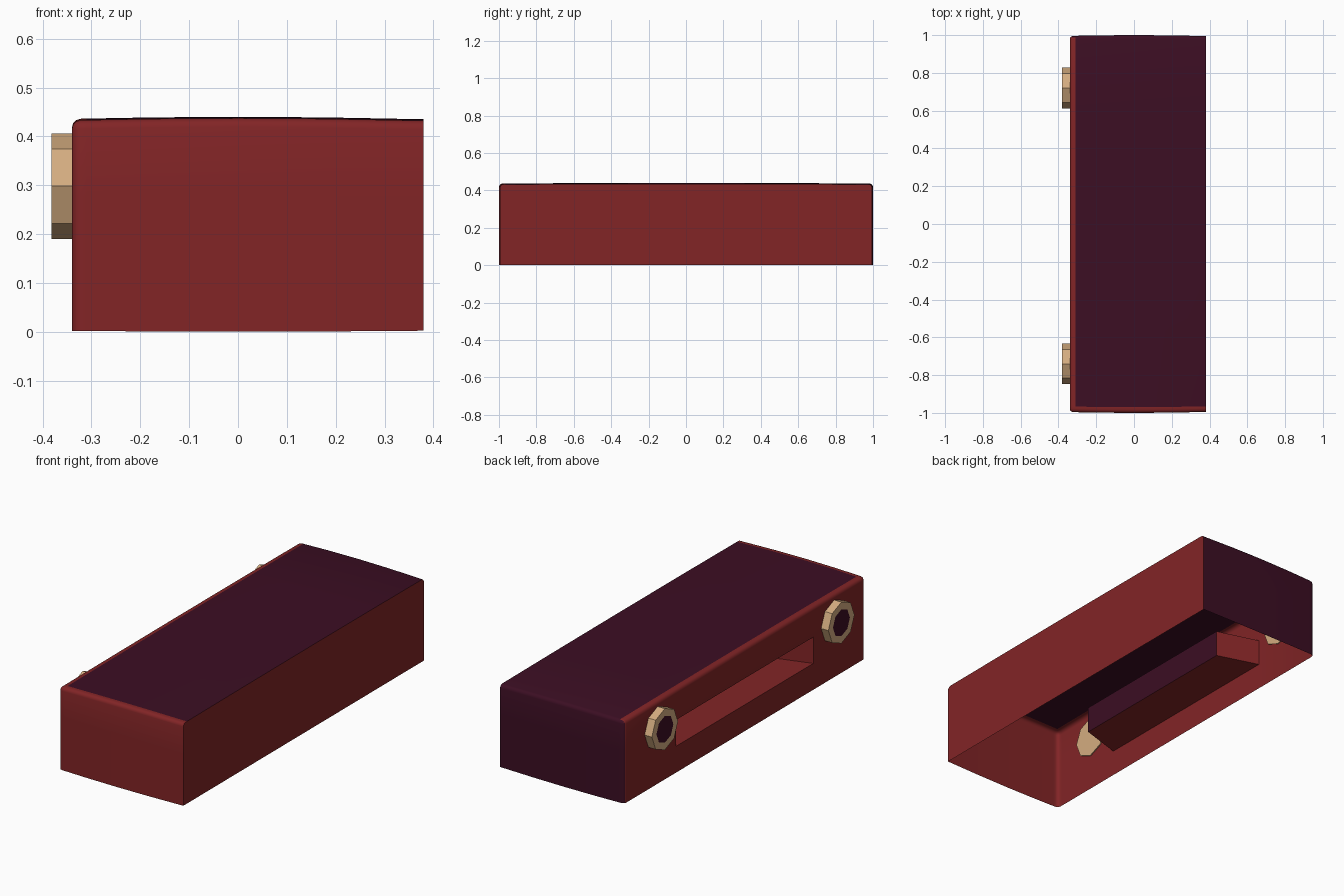
import bpy, bmesh, math
from mathutils import Vector

if "Cube" in bpy.data.objects:
    bpy.data.objects.remove(bpy.data.objects["Cube"])


def material(name, rgb):
    m = bpy.data.materials.new(name)
    m.diffuse_color = (*rgb, 1)
    m.use_nodes = True
    m.node_tree.nodes["Principled BSDF"].inputs["Base Color"].default_value = m.diffuse_color
    return m


red = material("brick red", (0.223, 0.018, 0.0194))
purple = material("dark purple", (0.045, 0.0044, 0.0168))
tan = material("tan", (0.658, 0.413, 0.216))


def finish(bm, name, mats):
    me = bpy.data.meshes.new(name)
    bm.to_mesh(me)
    bm.free()
    ob = bpy.data.objects.new(name, me)
    bpy.context.collection.objects.link(ob)
    for m in mats:
        me.materials.append(m)
    bpy.context.view_layer.objects.active = ob
    ob.select_set(True)
    bpy.ops.object.shade_smooth_by_angle(angle=math.radians(32))
    ob.select_set(False)
    return ob


# Housing: shell open at the bottom, soft edges except on the +x side
X0, X1, H = -0.34, 0.38, 0.44
bm = bmesh.new()
bmesh.ops.create_cube(bm, size=1)
for v in bm.verts:
    v.co = Vector((X1 if v.co.x > 0 else X0, 1 if v.co.y > 0 else -1, H if v.co.z > 0 else 0))
bmesh.ops.delete(bm, geom=[f for f in bm.faces if f.normal.z < -0.5], context='FACES_ONLY')
soft = []
for e in bm.edges:
    a, b = e.verts[0].co, e.verts[1].co
    m = (a + b) / 2
    if m.x > 0.3:
        continue
    if m.z > 0.1:
        soft.append(e)
bmesh.ops.bevel(bm, geom=soft, offset=0.018, segments=3, profile=0.5, affect='EDGES')


def cut(axis, pos):
    co, no = Vector(), Vector()
    co[axis] = pos
    no[axis] = 1
    bmesh.ops.bisect_plane(bm, geom=bm.verts[:] + bm.edges[:] + bm.faces[:],
                           dist=1e-5, plane_co=co, plane_no=no)


for axis, places in ((0, (-0.31, -0.18, 0, 0.18)),
                     (1, (-0.97, -0.57, -0.5, 0, 0.5, 0.57)),
                     (2, (0.14, 0.28))):
    for p in places:
        cut(axis, p)


# Tapered slot pushed into the -x wall
def in_slot(f):
    c = f.calc_center_median()
    return c.x < X0 + 0.003 and abs(c.y) < 0.57 and 0.14 < c.z < 0.28


slot = [f for f in bm.faces if in_slot(f)]
out = bmesh.ops.extrude_face_region(bm, geom=slot)
for v in (g for g in out["geom"] if isinstance(g, bmesh.types.BMVert)):
    v.co.x += 0.22
    v.co.y *= 0.50 / 0.57
bmesh.ops.delete(bm, geom=[f for f in bm.faces if in_slot(f)], context='FACES_ONLY')
bmesh.ops.recalc_face_normals(bm, faces=bm.faces[:])
bm.normal_update()
if max(bm.faces, key=lambda f: f.calc_center_median().z).normal.z < 0:
    bmesh.ops.reverse_faces(bm, faces=bm.faces[:])
    bm.normal_update()

# Purple on the top, the +y end and the slot back; red elsewhere
for f in bm.faces:
    c, n = f.calc_center_median(), f.normal
    top = n.z > 0.5 and c.z > 0.4 and c.x > -0.31 and c.y > -0.97
    end = c.y > 0.97 and n.y > 0.6
    back = abs(c.x - X0 - 0.22) < 0.01 and abs(n.x) > 0.9
    f.material_index = 1 if top or end or back else 0

# Slight crown on the top and ends
for v in bm.verts:
    t = min(1, (v.co.x / 0.36) ** 2)
    k = v.co.z / H
    v.co.z += -0.005 * t * k + 0.002 * t * (1 - k) - 0.003 * v.co.y ** 2 * k
    v.co.y *= 1 - 0.005 * t
finish(bm, "housing", [red, purple])


# Octagonal lamps on the -x wall
def lamp(name, y, z=0.298):
    bm = bmesh.new()

    def ring(x, r):
        return [bm.verts.new((x, y + r * math.cos(i * math.pi / 4),
                              z + r * math.sin(i * math.pi / 4))) for i in range(8)]
    back, rim, lens = ring(-0.335, 0.108), ring(-0.382, 0.108), ring(-0.382, 0.07)
    for a, b in ((back, rim), (rim, lens)):
        for i in range(8):
            j = (i + 1) % 8
            bm.faces.new((a[i], a[j], b[j], b[i]))
    bm.faces.new(back)
    bm.faces.new(lens).material_index = 1
    bmesh.ops.recalc_face_normals(bm, faces=bm.faces[:])
    finish(bm, name, [tan, purple])


lamp("lamp_front", -0.74)
lamp("lamp_back", 0.72)
